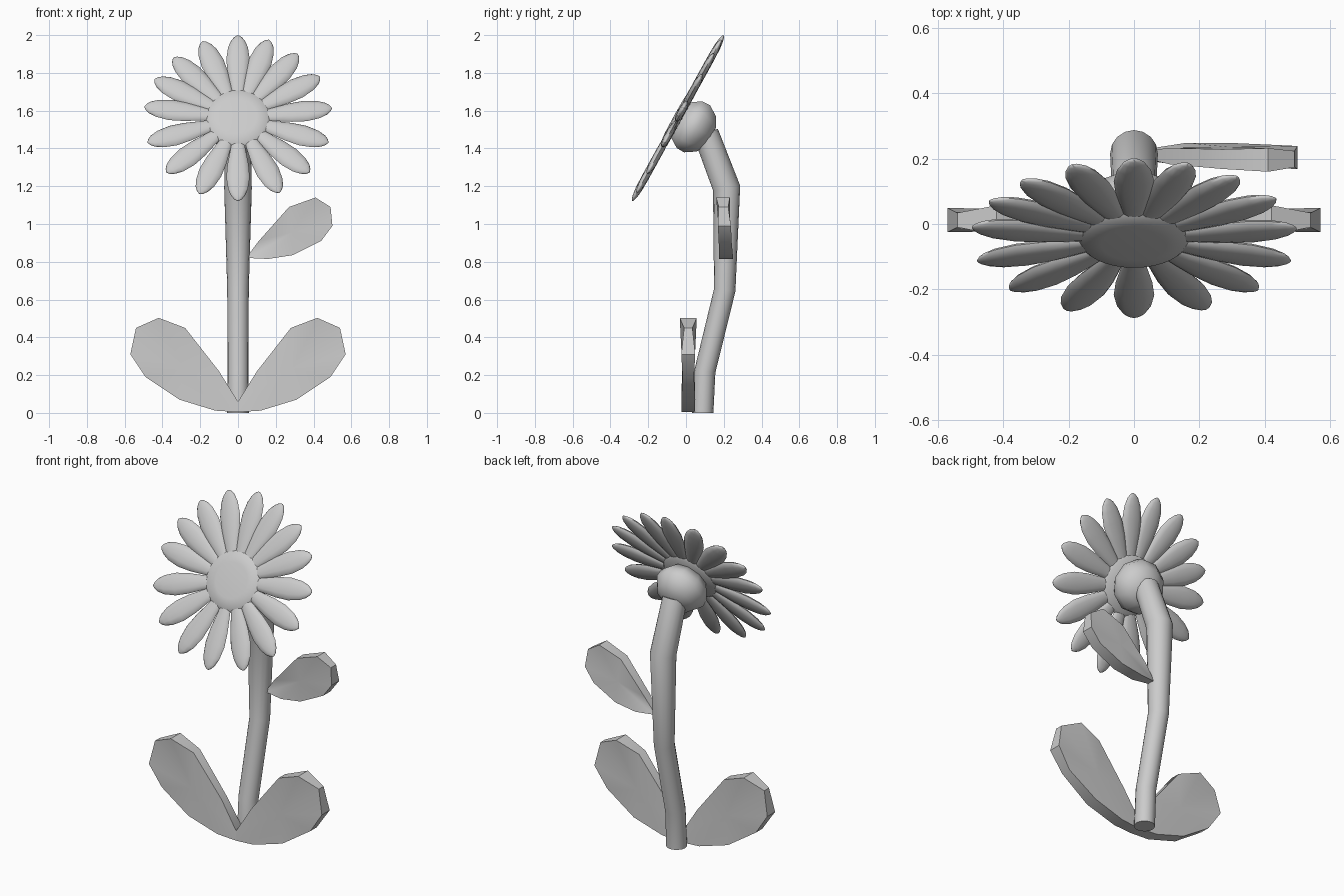
import bpy, bmesh, math
from mathutils import Vector, Matrix

if "Cube" in bpy.data.objects:
    bpy.data.objects.remove(bpy.data.objects["Cube"])

# Flower head frame: local y runs up the tilted face, local z is the facing direction
UP = Vector((0, 0.483, 0.876)).normalized()
X = Vector((1, 0, 0))
N = X.cross(UP)
HEAD = Matrix.Translation((0, -0.043, 1.56)) @ Matrix((X, UP, N)).transposed().to_4x4()


def add_loft(bm, rings):
    """Skin a list of equal-length point rings and cap both ends."""
    loops = [[bm.verts.new(p) for p in ring] for ring in rings]
    n = len(loops[0])
    for a, b in zip(loops, loops[1:]):
        for i in range(n):
            j = (i + 1) % n
            bm.faces.new((a[i], a[j], b[j], b[i]))
    return bm.faces.new(loops[0][::-1]), bm.faces.new(loops[-1])


def finish(name, bm, angle=40):
    bmesh.ops.recalc_face_normals(bm, faces=bm.faces[:])
    me = bpy.data.meshes.new(name)
    bm.to_mesh(me)
    bm.free()
    ob = bpy.data.objects.new(name, me)
    bpy.context.collection.objects.link(ob)
    bpy.ops.object.select_all(action='DESELECT')
    ob.select_set(True)
    bpy.context.view_layer.objects.active = ob
    bpy.ops.object.shade_smooth_by_angle(angle=math.radians(angle))
    return ob


def circle(n):
    return [(math.cos(2 * math.pi * i / n), math.sin(2 * math.pi * i / n)) for i in range(n)]


def lathe(name, profile, n, angle=40):
    """Turn (radius, height) pairs about the flower head axis."""
    bm = bmesh.new()
    add_loft(bm, [[HEAD @ Vector((r * c, r * s, h)) for c, s in circle(n)] for r, h in profile])
    return finish(name, bm, angle)


# Petals: elliptical sections (distance, half width, half thickness)
PETAL = [(0.13, 0.030, 0.012), (0.20, 0.042, 0.017), (0.28, 0.056, 0.020), (0.36, 0.062, 0.020),
         (0.43, 0.052, 0.018), (0.47, 0.036, 0.013), (0.49, 0.020, 0.008), (0.50, 0.004, 0.003)]
ANGLES = [0, 19, 39, 60, 83, 107, 131, 154, 180, -156, -131, -107, -82, -62, -43, -22]
for i, a in enumerate(ANGLES):
    bm = bmesh.new()
    M = HEAD @ Matrix.Rotation(-math.radians(a), 4, 'Z')
    add_loft(bm, [[M @ Vector((w * c, d, t * s)) for c, s in circle(12)] for d, w, t in PETAL])
    finish(f"petal_{i + 1}", bm, 60)

# Centre disc and the rounded receptacle behind it
lathe("flower_centre", [(0.01, 0.024), (0.10, 0.023), (0.155, 0.018), (0.174, 0.0),
                        (0.155, -0.02), (0.01, -0.022)], 32, 60)
lathe("receptacle", [(0.11, -0.015), (0.148, -0.07), (0.150, -0.115), (0.112, -0.172),
                     (0.06, -0.2), (0.005, -0.208)], 10, 60)

# Stem: path of (y, z, radius), rings mitred at each bend
PATH = [(0.088, 0.0, 0.057), (0.100, 0.22, 0.056), (0.205, 0.65, 0.057),
        (0.215, 1.19, 0.073), (0.105, 1.48, 0.068)]
pts = [Vector((0, y, z)) for y, z, r in PATH]
rings = []
for i, p in enumerate(pts):
    a = (p - pts[i - 1]).normalized() if i else Vector((0, 0, 1))
    b = (pts[i + 1] - p).normalized() if i < len(pts) - 1 else a
    t = Vector((0, 0, 1)) if i == 0 else (a + b).normalized()
    side = X.cross(t)
    rings.append([p + PATH[i][2] * (X * c - side * s) for c, s in circle(16)])
bm = bmesh.new()
add_loft(bm, rings)
finish("stem", bm)


# Leaves: thick slabs from an outline of (x, z, half thickness)
def leaf(name, outline, y0, lean=0.0, flip=1):
    zmin = min(z for _, z, _ in outline)
    bm = bmesh.new()
    caps = add_loft(bm, [[Vector((x * flip, y0 - lean * (z - zmin) + s * t, z))
                          for x, z, t in outline] for s in (-1, 1)])
    bmesh.ops.poke(bm, faces=list(caps))
    finish(name, bm, 35)


BASE_LEAF = [(0.0, 0.06, 0.03), (0.10, 0.22, 0.025), (0.28, 0.45, 0.03), (0.42, 0.503, 0.045),
             (0.54, 0.45, 0.022), (0.57, 0.31, 0.037), (0.49, 0.19, 0.03), (0.31, 0.07, 0.037),
             (0.12, 0.012, 0.036), (0.0, 0.004, 0.034)]
leaf("base_leaf_right", BASE_LEAF, 0.012)
leaf("base_leaf_left", BASE_LEAF, 0.012, flip=-1)

STEM_LEAF = [(0.05, 0.83, 0.015), (0.11, 0.91, 0.025), (0.27, 1.09, 0.03), (0.41, 1.14, 0.036),
             (0.49, 1.09, 0.025), (0.50, 0.99, 0.035), (0.44, 0.91, 0.034), (0.29, 0.835, 0.037),
             (0.16, 0.815, 0.036), (0.055, 0.82, 0.02)]
leaf("stem_leaf", STEM_LEAF, 0.212, lean=0.05)
